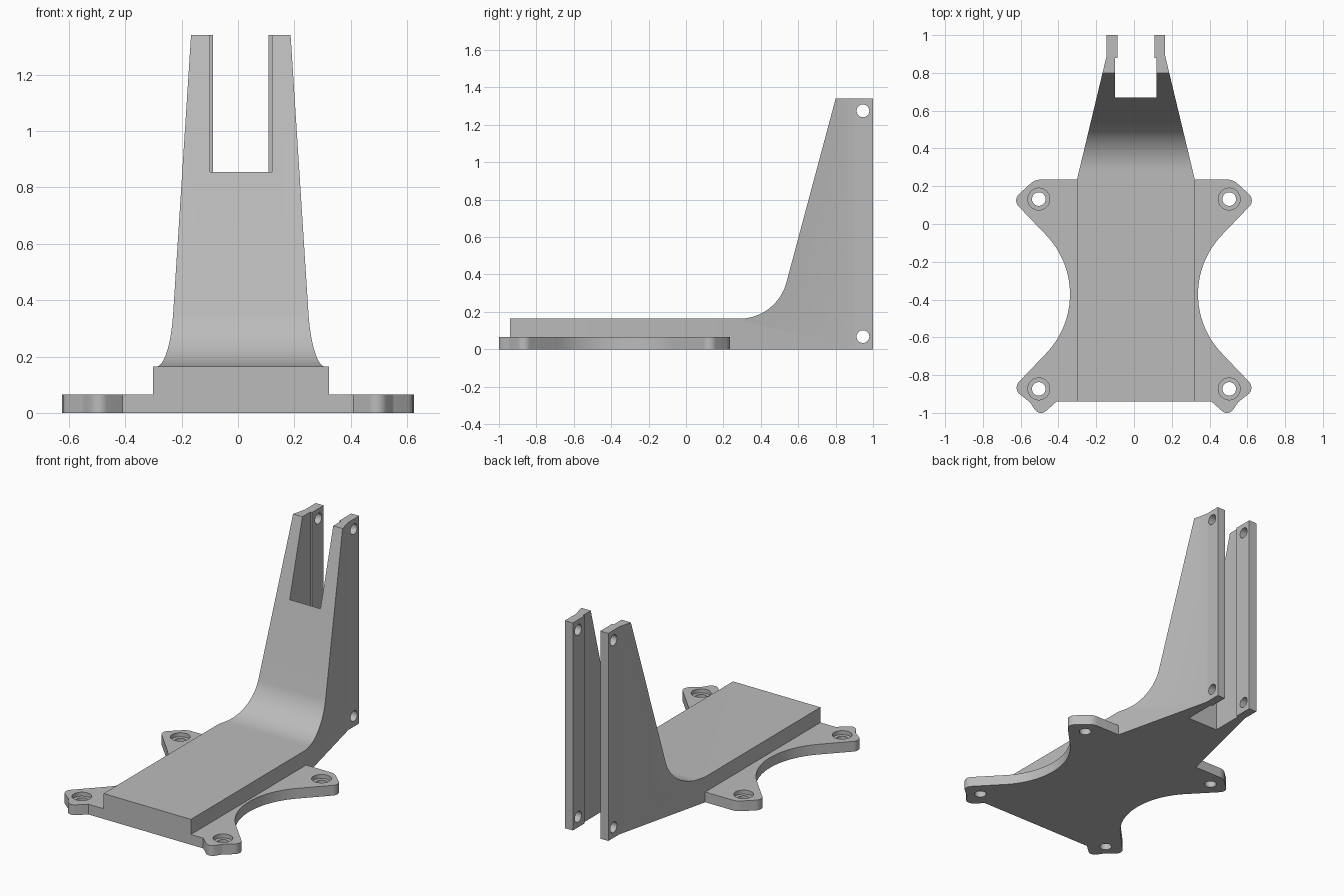
import bpy, bmesh, math
from mathutils import Vector

if "Cube" in bpy.data.objects:
    bpy.data.objects.remove(bpy.data.objects["Cube"], do_unlink=True)

grey = bpy.data.materials.new("plain grey")
grey.use_nodes = True
grey.diffuse_color = (0.5, 0.5, 0.5, 1)
grey.node_tree.nodes["Principled BSDF"].inputs["Base Color"].default_value = (0.5, 0.5, 0.5, 1)

CX = 0.01      # the upright body sits slightly off centre
THICK = 0.066  # flange thickness


def fillet(corners, steps=10):
    """Outline from (x, y, radius) corners, rounding those with a radius."""
    out = []
    for i, (x, y, r) in enumerate(corners):
        p = Vector((x, y))
        if not r:
            out.append(p)
            continue
        a = (Vector(corners[i - 1][:2]) - p).normalized()
        b = (Vector(corners[(i + 1) % len(corners)][:2]) - p).normalized()
        half = a.angle(b) / 2
        centre = p + (a + b).normalized() * r / math.sin(half)
        start = p + a * r / math.tan(half) - centre
        end = p + b * r / math.tan(half) - centre
        sweep = start.angle_signed(end)
        for k in range(steps + 1):
            t = -sweep * k / steps
            out.append(centre + Vector((start.x * math.cos(t) - start.y * math.sin(t),
                                        start.x * math.sin(t) + start.y * math.cos(t))))
    return out


def prism(name, outline, low, high, axis="z"):
    """Extrude an outline along z (outline in xy) or x (outline in yz)."""
    bm = bmesh.new()
    place = (lambda p: (p[0], p[1], low)) if axis == "z" else (lambda p: (low, p[0], p[1]))
    face = bm.faces.new([bm.verts.new(place(p)) for p in outline])
    made = bmesh.ops.extrude_face_region(bm, geom=[face])["geom"]
    shift = Vector((0, 0, high - low)) if axis == "z" else Vector((high - low, 0, 0))
    bmesh.ops.translate(bm, vec=shift, verts=[v for v in made if isinstance(v, bmesh.types.BMVert)])
    bmesh.ops.recalc_face_normals(bm, faces=bm.faces)
    mesh = bpy.data.meshes.new(name)
    bm.to_mesh(mesh)
    bm.free()
    mesh.materials.append(grey)
    obj = bpy.data.objects.new(name, mesh)
    bpy.context.collection.objects.link(obj)
    return obj


def circle(x, y, r, n=32):
    return [(x + r * math.cos(math.tau * i / n), y + r * math.sin(math.tau * i / n)) for i in range(n)]


def select(obj):
    bpy.ops.object.select_all(action="DESELECT")
    obj.select_set(True)
    bpy.context.view_layer.objects.active = obj


def combine(obj, tool, operation="DIFFERENCE"):
    mod = obj.modifiers.new("cut", "BOOLEAN")
    mod.operation, mod.solver, mod.object = operation, "EXACT", tool
    select(obj)
    bpy.ops.object.modifier_apply(modifier=mod.name)
    bpy.data.objects.remove(tool, do_unlink=True)


def finish(obj):
    select(obj)
    bpy.ops.object.shade_smooth_by_angle(angle=math.radians(25))


# Body: side profile trimmed by the tapering plan shape
side = fillet([(-0.94, 0, 0), (-0.94, 0.164, 0), (0.485, 0.164, 0.26),
               (0.8, 1.34, 0), (1, 1.34, 0), (1, 0, 0)], 20)
body = prism("bracket_body", side, -0.5, 0.5, "x")
half = [(0.312, -1.2), (0.312, 0.235), (0.155, 0.89), (0.155, 1.2)]
plan = [(CX + x, y) for x, y in half] + [(CX - x, y) for x, y in reversed(half)]
combine(body, prism("plan_cutter", plan, -0.2, 1.6), "INTERSECT")

# Stepped slot that splits the upright into two arms
half = [(0.11, 0.67), (0.11, 0.88), (0.098, 0.88), (0.098, 1.2)]
slot = [(CX + x, y) for x, y in half] + [(CX - x, y) for x, y in reversed(half)]
combine(body, prism("slot_cutter", slot, -0.2, 1.6))

# Pin holes across both arms
for z in (0.068, 1.275):
    combine(body, prism("pin_cutter", circle(0.946, z, 0.034), -0.5, 0.5, "x"))
finish(body)

# Mounting flanges with scooped sides and counterbored screw holes
ARC_X, ARC_Y, ARC_R = 0.79, -0.372, 0.451
for name, sign in (("left_flange", 1), ("right_flange", -1)):
    inner = 0.312 + sign * CX
    scoop = []
    for k in range(25):
        a = math.radians(136 + 88 * k / 24)
        scoop.append((ARC_X + ARC_R * math.cos(a), ARC_Y + ARC_R * math.sin(a), 0))
    corners = ([(inner, 0.235, 0), (0.525, 0.235, 0.08), (0.643, 0.127, 0.045)] + scoop +
               [(0.643, -0.871, 0.045), (0.55, -0.945, 0.03), (0.5, -1.021, 0.04),
                (0.41, -0.94, 0), (inner, -0.94, 0)])
    flange = prism(name, [(sign * p.x, p.y) for p in fillet(corners)], 0, THICK)
    for y in (0.132, -0.873):
        combine(flange, prism("screw_cutter", circle(sign * 0.504, y, 0.036), -0.1, 0.2))
        combine(flange, prism("bore_cutter", circle(sign * 0.504, y, 0.058), 0.04, 0.2))
    finish(flange)
